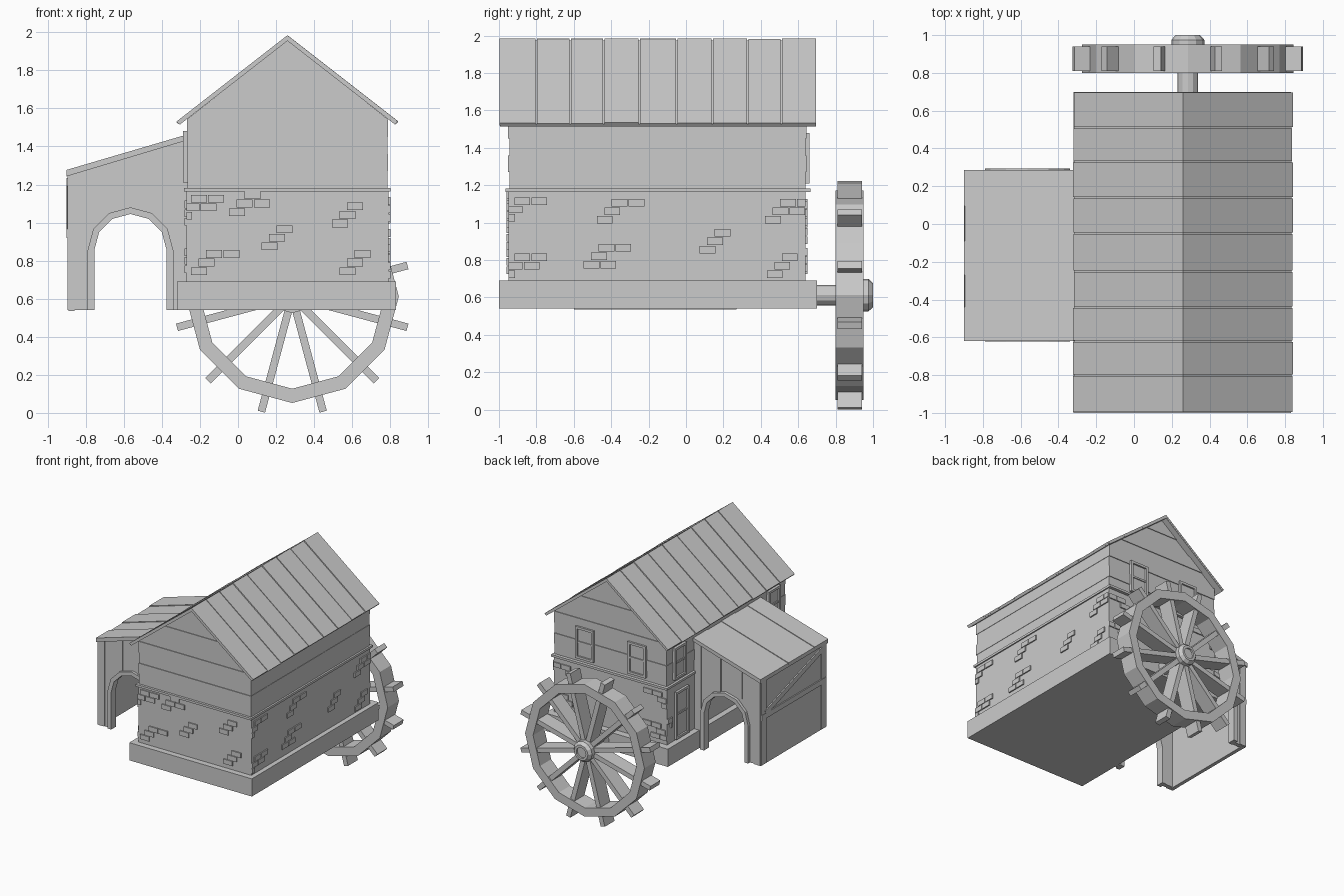
import bpy, bmesh, math, random
from mathutils import Matrix, Vector

if "Cube" in bpy.data.objects:
    bpy.data.objects.remove(bpy.data.objects["Cube"])

random.seed(4)


def finish(name, bm):
    bmesh.ops.recalc_face_normals(bm, faces=bm.faces)
    me = bpy.data.meshes.new(name)
    bm.to_mesh(me)
    bm.free()
    ob = bpy.data.objects.new(name, me)
    bpy.context.collection.objects.link(ob)
    return ob


def prisms(name, items):
    """Each item: (xz profile, y0, y1)."""
    bm = bmesh.new()
    for prof, y0, y1 in items:
        a = [bm.verts.new((x, y0, z)) for x, z in prof]
        b = [bm.verts.new((x, y1, z)) for x, z in prof]
        bm.faces.new(a)
        bm.faces.new(b[::-1])
        for i in range(len(a)):
            j = (i + 1) % len(a)
            bm.faces.new((a[i], b[i], b[j], a[j]))
    return finish(name, bm)


def boxes(name, items):
    """Each item: (x0, x1, y0, y1, z0, z1)."""
    return prisms(name, [([(x0, z0), (x1, z0), (x1, z1), (x0, z1)], y0, y1)
                         for x0, x1, y0, y1, z0, z1 in items])


def lathe_y(name, rings, cx, cz, n, closed):
    """Rings of (radius, y) around an axis along y."""
    bm = bmesh.new()
    rows = [[bm.verts.new((cx + r * math.cos(2 * math.pi * i / n), y,
                           cz + r * math.sin(2 * math.pi * i / n)))
             for i in range(n)] for r, y in rings]
    for k in range(len(rows) if closed else len(rows) - 1):
        a, b = rows[k], rows[(k + 1) % len(rows)]
        for i in range(n):
            j = (i + 1) % n
            bm.faces.new((a[i], a[j], b[j], b[i]))
    if not closed:
        bm.faces.new(rows[0])
        bm.faces.new(rows[-1])
    return finish(name, bm)


def on_wall(wall, u0, u1, z0, z1, d):
    """Box standing d proud of a named main wall."""
    if wall == "front":
        return (u0, u1, -0.95 - d, -0.93, z0, z1)
    if wall == "back":
        return (u0, u1, 0.62, 0.64 + d, z0, z1)
    if wall == "left":
        return (-0.27 - d, -0.25, u0, u1, z0, z1)
    return (0.77, 0.79 + d, u0, u1, z0, z1)


# Foundation, stone storey and belt course
boxes("foundation", [(-0.32, 0.83, -1.0, 0.70, 0.54, 0.69)])
boxes("stone_storey", [(-0.27, 0.79, -0.95, 0.64, 0.68, 1.17)])
boxes("belt_course", [(-0.285, 0.80, -0.965, 0.665, 1.163, 1.182)])

# Timber storey: boards follow the gable outline
EAVE, TOP, HALF, CX = 1.545, 1.958, 0.525, 0.26


def half_width(z):
    return HALF if z <= EAVE else HALF * (TOP - z) / (TOP - EAVE)


rows = [1.175, 1.27, 1.36, 1.45, EAVE, 1.64, 1.74, 1.84, TOP - 0.005]
boards = []
for i, (z0, z1) in enumerate(zip(rows, rows[1:])):
    j = 0.006 * (i % 2)
    a, b = half_width(z0), half_width(z1)
    s = j * 0.5 if z1 <= EAVE else 0
    boards.append(([(CX - a - s, z0), (CX + a + s, z0), (CX + b + s, z1), (CX - b - s, z1)],
                   -0.945 - j, 0.638 + j))
prisms("timber_boards", boards)

# Main roof: planks over a thin underlay
seams = [-1.0, -0.80, -0.62, -0.44, -0.25, -0.05, 0.14, 0.33, 0.51, 0.70]
slope = Vector((0.585, -0.455)).normalized()
normal = Vector((-slope.y, slope.x))


def roof_profile(side, length, top, bottom):
    apex = Vector((0, 1.985))
    end = apex + slope * length
    pts = [apex + Vector((0, -top / normal.y)), end - normal * top,
           end - normal * bottom, apex + Vector((0, -bottom / normal.y))]
    return [(CX + side * p.x, p.y) for p in pts]


planks = []
for side in (-1, 1):
    planks.append((roof_profile(side, 0.735, 0.010, 0.024), -0.995, 0.695))
    for y0, y1 in zip(seams, seams[1:]):
        planks.append((roof_profile(side, 0.741 - random.uniform(0, 0.008),
                                    random.uniform(0, 0.004), 0.016),
                       y0 + 0.004, y1 - 0.004))
prisms("main_roof", planks)

# Raised bricks in scattered clusters
clusters = {
    "front": [(-0.20, 1.08), (0.08, 1.10), (-0.12, 0.79), (0.25, 0.92), (0.66, 0.79), (0.62, 1.04)],
    "right": [(-0.87, 1.07), (-0.87, 0.77), (-0.42, 0.82), (-0.35, 1.06), (0.20, 0.90), (0.55, 1.06), (0.56, 0.77)],
    "back": [(-0.18, 1.06), (-0.17, 0.79), (0.2, 0.95), (0.68, 1.05), (0.70, 0.80)],
    "left": [(-0.86, 1.05), (-0.85, 0.80), (0.60, 0.84)],
}
limits = {"front": (-0.27, 0.79), "back": (-0.27, 0.79), "right": (-0.95, 0.64), "left": (-0.95, 0.64)}
bricks = []
for wall, spots in clusters.items():
    lo, hi = limits[wall]
    if wall == "left":
        spots = spots + []
    for u, z in spots:
        for row in (-1, 0, 1):
            for col in range(random.choice((1, 1, 2))):
                c = u + (col - 0.5) * 0.09 + row * 0.04
                u0, u1 = max(lo, c - 0.042), min(hi, c + 0.042)
                if wall == "left" and u > 0:
                    u0 = max(u0, 0.575)
                zz = z + row * 0.045
                if u1 - u0 > 0.02:
                    bricks.append(on_wall(wall, u0, u1, zz - 0.02, zz + 0.02, 0.010))
boxes("raised_bricks", bricks)


# Windows and door: frame, rail and recessed panel
def opening(name, wall, u0, u1, z0, z1, rail):
    t = 0.02
    boxes(name, [on_wall(wall, u0, u0 + t, z0, z1, 0.02),
                 on_wall(wall, u1 - t, u1, z0, z1, 0.02),
                 on_wall(wall, u0 + t, u1 - t, z1 - t, z1, 0.02),
                 on_wall(wall, u0 + t, u1 - t, z0, z0 + t, 0.02),
                 on_wall(wall, u0 + t, u1 - t, rail, rail + 0.015, 0.014),
                 on_wall(wall, u0 + t, u1 - t, z0 + t, z1 - t, 0.006)])


opening("back_window_a", "back", 0.41, 0.58, 1.21, 1.48, 1.34)
opening("back_window_b", "back", -0.08, 0.09, 1.21, 1.48, 1.34)
opening("left_window_back", "left", 0.40, 0.56, 1.21, 1.48, 1.34)
opening("left_window_front", "left", -0.86, -0.70, 1.21, 1.48, 1.34)
opening("side_door", "left", 0.37, 0.54, 0.70, 1.10, 0.90)

# Lean-to end walls with arched openings
AX, AZ = -0.565, 0.855


def arch(r):
    pts = [(AX + r * math.cos(math.pi * i / 6), AZ + r * math.sin(math.pi * i / 6)) for i in range(7)]
    return [(AX + r, 0.54)] + pts + [(AX - r, 0.54)]


end_wall = arch(0.20) + [(-0.89, 0.54), (-0.89, 1.252), (-0.265, 1.44), (-0.265, 0.54)]
prisms("lean_to_end_walls", [(end_wall, -0.60, -0.565), (end_wall, 0.235, 0.27)])
trim = arch(0.225) + arch(0.19)[::-1]
prisms("arch_trims", [(trim, -0.622, -0.56), (trim, 0.23, 0.295)])

# Vertical battens on the end walls
battens = []
for x0, x1 in ((-0.89, -0.83), (-0.72, -0.66), (-0.52, -0.45), (-0.335, -0.275)):
    edge = abs((x0 + x1) / 2 - AX) > 0.22
    z0 = 0.54 if edge else 1.06
    prof = [(x0, z0), (x1, z0), (x1, 1.25 + (x1 + 0.89) * 0.3), (x0, 1.25 + (x0 + 0.89) * 0.3)]
    battens += [(prof, -0.607, -0.59), (prof, 0.26, 0.277)]
prisms("lean_to_battens", battens)

# Lean-to side wall with posts, rail and diagonal brace
boxes("lean_to_side_wall", [(-0.89, -0.86, -0.60, 0.27, 0.535, 1.25)])
boxes("side_posts_and_rail", [(-0.897, -0.88, 0.205, 0.272, 0.54, 1.245),
                              (-0.897, -0.88, -0.602, -0.535, 0.54, 1.245),
                              (-0.900, -0.88, -0.60, 0.27, 0.92, 0.965)])
brace = boxes("side_brace", [(-0.012, 0.012, -0.40, 0.40, -0.022, 0.022)])
brace.matrix_world = (Matrix.Translation((-0.888, -0.165, 1.09))
                      @ Matrix.Rotation(-math.radians(18), 4, 'X'))

# Lean-to roof planks
planks = []
edges = [-0.62, -0.44, -0.27, -0.09, 0.095, 0.287]
for i, (y0, y1) in enumerate(zip(edges, edges[1:])):
    d = 0.005 * (i % 2)
    planks.append(([(-0.90, 1.243), (-0.26, 1.435), (-0.26, 1.465 - d), (-0.90 + d, 1.277 - d)],
                   y0, y1))
prisms("lean_to_roof", planks)

# Water wheel: rim, spokes ending in paddles, axle and hub
WX, WZ = 0.285, 0.612
lathe_y("wheel_rim", [(0.56, 0.80), (0.56, 0.95), (0.485, 0.95), (0.485, 0.80)], WX, WZ, 12, True)
for i in range(12):
    spoke = boxes("wheel_spoke", [(0.05, 0.627, 0.81, 0.94, -0.02, 0.02)])
    spoke.matrix_world = (Matrix.Translation((WX, 0, WZ))
                          @ Matrix.Rotation(math.radians(15 + 30 * i), 4, 'Y'))
lathe_y("wheel_axle_and_hub", [(0.055, 0.62), (0.055, 0.80), (0.087, 0.80), (0.087, 0.975),
                               (0.065, 1.0), (0.045, 1.0), (0.045, 0.985)], WX, WZ, 12, False)
